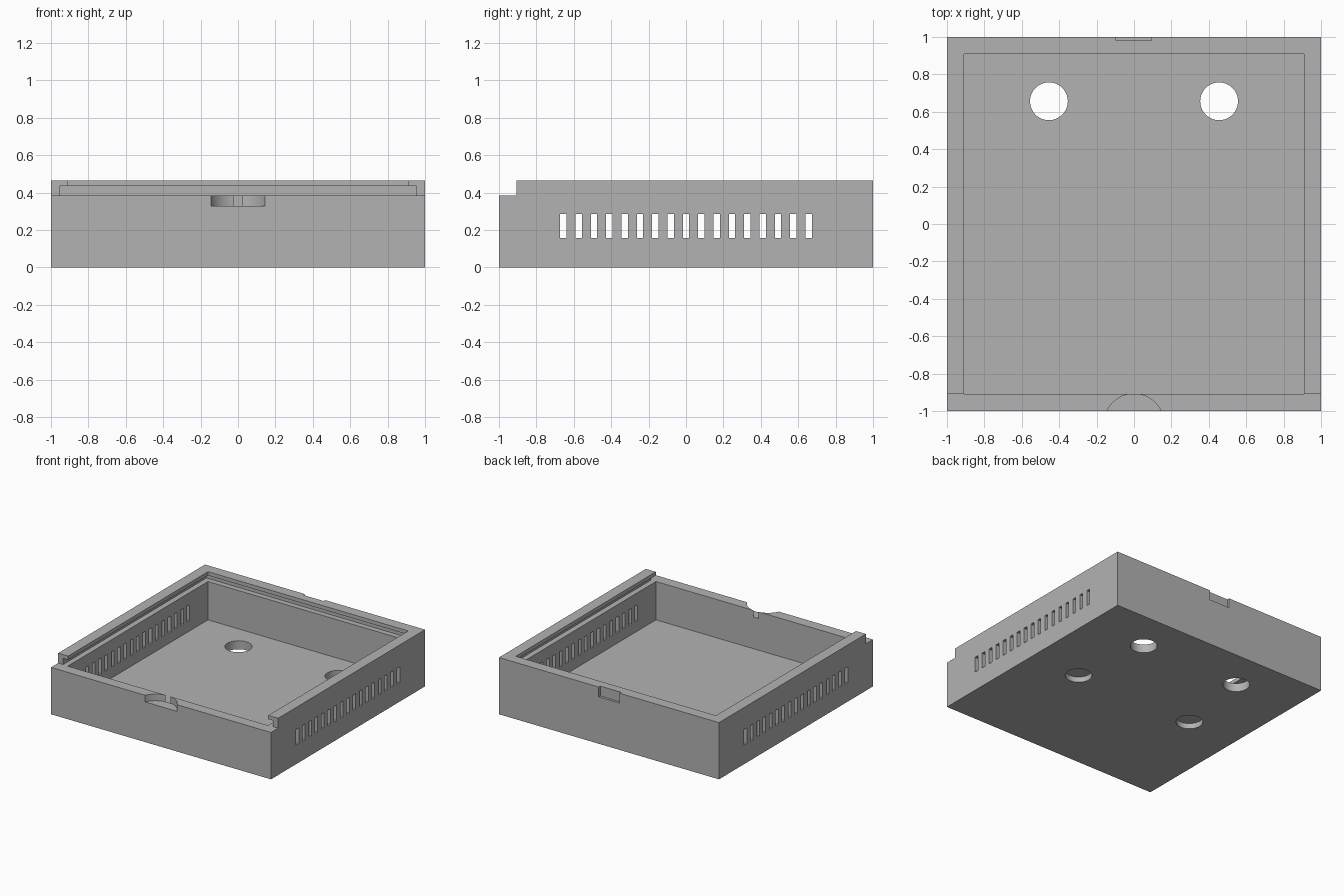
import bpy
import bmesh
from mathutils import Matrix, Vector

if "Cube" in bpy.data.objects:
    bpy.data.objects.remove(bpy.data.objects["Cube"])

WALL = 0.91      # inner face of the walls
FLOOR = 0.07     # top of the floor
LEDGE = 0.385    # shelf the sliding lid rests on
TOP = 0.466


def add_box(bm, low, high):
    low, high = Vector(low), Vector(high)
    matrix = Matrix.Translation((low + high) / 2) @ Matrix.Diagonal((*(high - low), 1))
    bmesh.ops.create_cube(bm, size=1, matrix=matrix)


def add_cylinder(bm, x, y, radius, bottom, top):
    bmesh.ops.create_cone(bm, cap_ends=True, segments=64, radius1=radius, radius2=radius,
                          depth=top - bottom,
                          matrix=Matrix.Translation((x, y, (bottom + top) / 2)))


def make_object(name, bm):
    mesh = bpy.data.meshes.new(name)
    bm.to_mesh(mesh)
    bm.free()
    obj = bpy.data.objects.new(name, mesh)
    bpy.context.collection.objects.link(obj)
    return obj


def cut(target, bm):
    """Subtract the solids in bm from target, then discard them."""
    cutter = make_object("cutter", bm)
    cutter.hide_render = True
    mod = target.modifiers.new("cut", 'BOOLEAN')
    mod.operation = 'DIFFERENCE'
    mod.solver = 'EXACT'
    mod.object = cutter
    bpy.ops.object.modifier_apply(modifier=mod.name)
    bpy.data.objects.remove(cutter)


def cut_box(target, low, high):
    bm = bmesh.new()
    add_box(bm, low, high)
    cut(target, bm)


# Solid block for the tray
block = bmesh.new()
add_box(block, (-1, -1, 0), (1, 1, TOP))
tray = make_object("enclosure_tray", block)
bpy.context.view_layer.objects.active = tray
tray.select_set(True)

# Cavity, lowered front wall, and the undercut lid groove
cut_box(tray, (-WALL, -WALL, FLOOR), (WALL, WALL, 0.6))
cut_box(tray, (-1.1, -1.1, LEDGE), (1.1, -0.907, 0.6))
cut_box(tray, (-0.955, -1.05, LEDGE), (0.955, 0.955, 0.435))

# Shallow latch recess on the back
cut_box(tray, (-0.095, 0.98, LEDGE), (0.093, 1.1, 0.6))

# Ventilation slots through both side walls
slots = bmesh.new()
for i in range(-8, 9):
    y = i * 0.082
    add_box(slots, (-1.1, y - 0.017, 0.157), (1.1, y + 0.017, 0.286))
cut(tray, slots)

# Curved thumb notch in the front wall
notch = bmesh.new()
add_cylinder(notch, 0, -1.068, 0.16, 0.33, 0.5)
cut(tray, notch)

# Two through holes at the rear and two blind holes underneath
holes = bmesh.new()
for side in (-1, 1):
    add_cylinder(holes, side * 0.455, 0.656, 0.101, -0.1, 0.2)
    add_cylinder(holes, side * 0.545, 0, 0.101, -0.1, 0.045)
cut(tray, holes)

# Plain grey plastic
grey = bpy.data.materials.new("grey_plastic")
grey.use_nodes = True
colour = (0.45, 0.45, 0.45, 1)
grey.diffuse_color = colour
grey.node_tree.nodes["Principled BSDF"].inputs["Base Color"].default_value = colour
tray.data.materials.clear()
tray.data.materials.append(grey)
bpy.ops.object.shade_smooth_by_angle()
